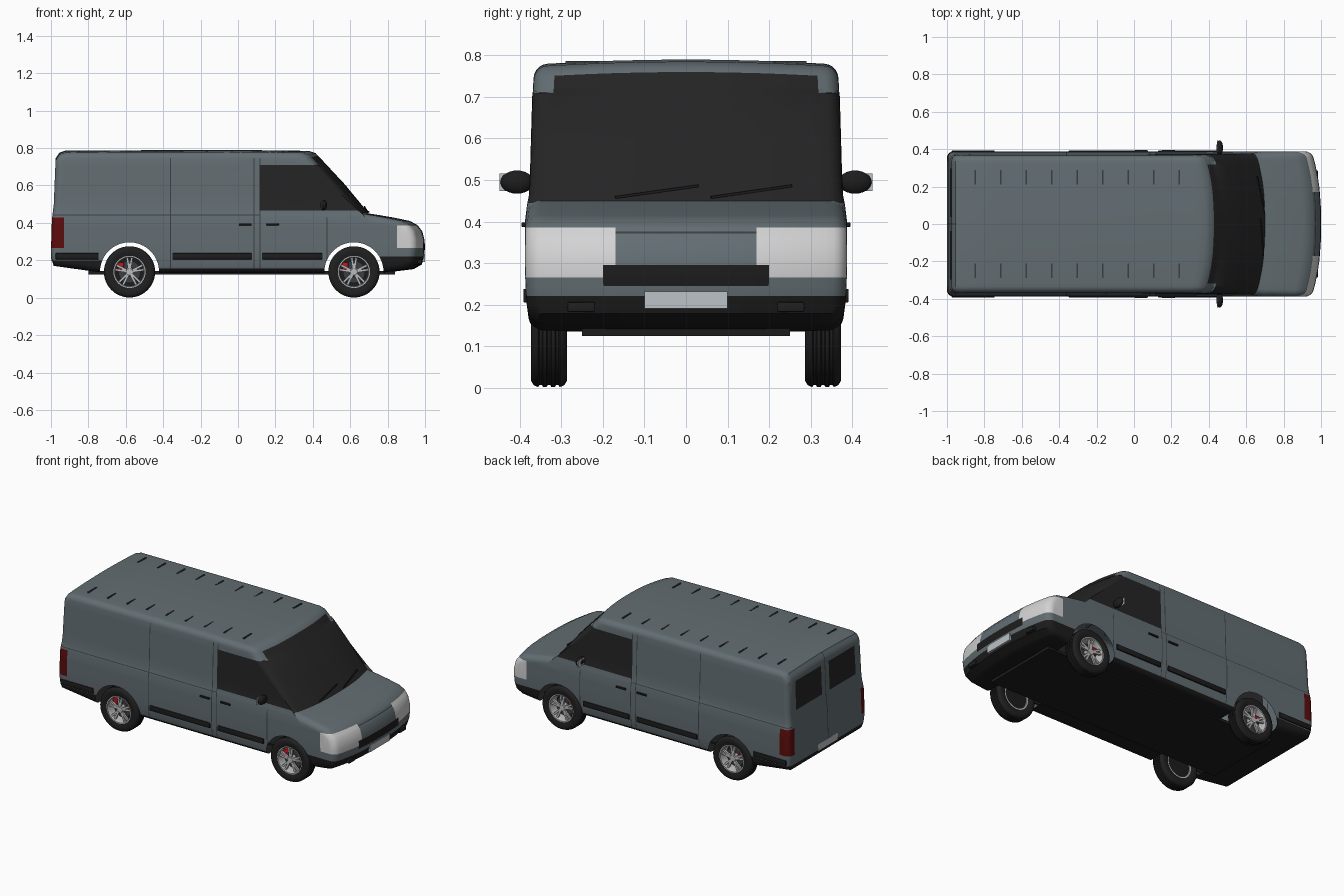
import bpy, bmesh, math
from mathutils import Vector, Matrix

if "Cube" in bpy.data.objects:
    bpy.data.objects.remove(bpy.data.objects["Cube"])

W, R = 0.388, 0.032            # half width and edge radius of the body
AXLES, HUB_Z, ARCH = (-0.58, 0.62), 0.138, 0.158

COLOURS = {"body_grey": (0.125, 0.155, 0.17), "black_plastic": (0.012, 0.012, 0.012),
           "dark_glass": (0.018, 0.018, 0.018), "lamp_white": (0.65, 0.65, 0.66),
           "lamp_red": (0.11, 0.004, 0.004), "seam_dark": (0.04, 0.05, 0.055),
           "plate_grey": (0.5, 0.54, 0.57), "tyre_black": (0.014, 0.014, 0.014),
           "rim_silver": (0.5, 0.5, 0.51), "caliper_red": (0.45, 0.01, 0.015)}
MATS = {}
for key, c in COLOURS.items():
    MATS[key] = bpy.data.materials.new(key)
    MATS[key].diffuse_color = (*c, 1)


def make(name, bm, mats, smooth=True):
    bmesh.ops.recalc_face_normals(bm, faces=bm.faces)
    me = bpy.data.meshes.new(name)
    bm.to_mesh(me)
    bm.free()
    ob = bpy.data.objects.new(name, me)
    bpy.context.collection.objects.link(ob)
    for m in mats:
        me.materials.append(MATS[m])
    bpy.ops.object.select_all(action='DESELECT')
    bpy.context.view_layer.objects.active = ob
    ob.select_set(True)
    if smooth:
        bpy.ops.object.shade_smooth_by_angle(angle=math.radians(35))
    return ob


def box(name, lo, hi, mat, bevel=0):
    bm = bmesh.new()
    lo, hi = Vector(lo), Vector(hi)
    size = [abs(v) for v in hi - lo]
    bmesh.ops.create_cube(bm, size=1, matrix=Matrix.Translation((lo + hi) / 2) @ Matrix.Diagonal((*size, 1)))
    if bevel:
        bmesh.ops.bevel(bm, geom=bm.edges[:], offset=bevel, segments=2, affect='EDGES', profile=0.5)
    return make(name, bm, [mat])


def bar(name, p, q, t, mat):
    p, q = Vector(p), Vector(q)
    bm = bmesh.new()
    rot = (q - p).to_track_quat('Z', 'Y').to_matrix().to_4x4()
    bmesh.ops.create_cube(bm, size=1, matrix=Matrix.Translation((p + q) / 2) @ rot
                          @ Matrix.Diagonal((t, t, (q - p).length, 1)))
    return make(name, bm, [mat])


def lathe(name, profile, centre, side, mat, seg=40):
    # closed (radius, outward offset) loop turned round the wheel axis
    bm = bmesh.new()
    rings = [[bm.verts.new((centre[0] + r * math.cos(a), centre[1] + side * o, centre[2] + r * math.sin(a)))
              for r, o in profile] for a in (2 * math.pi * i / seg for i in range(seg))]
    n = len(profile)
    for i in range(seg):
        A, B = rings[i], rings[(i + 1) % seg]
        for j in range(n):
            bm.faces.new((A[j], A[(j + 1) % n], B[(j + 1) % n], B[j]))
    return make(name, bm, [mat])


def lerp_table(tab, v):
    for (a, fa), (b, fb) in zip(tab, tab[1:]):
        if v <= b:
            return fa + (fb - fa) * max(0, (v - a) / (b - a))
    return tab[-1][1]


def bow(x, y):
    # plan curvature of the windscreen and nose
    return 0.05 * min(1, max(0, (x - 0.13) / 0.25)) * min(1, abs(y) / W) ** 2.5


TUMBLE = [(0.13, 0.965), (0.21, 0.992), (0.28, 1), (0.4, 1), (0.44, 0.987), (0.47, 0.972), (0.7, 0.955), (0.8, 0.94)]


def deform(v):
    z = v.z - (0.012 * (v.y / W) ** 2 if v.z > 0.72 else 0)
    return Vector((v.x - bow(v.x, v.y), v.y * lerp_table(TUMBLE, v.z), z))


# ---- body shell: side profile with rounded flanks ----
PROFILE = [(-0.985, 0.17), (-0.72, 0.133), (0.78, 0.133), (0.94, 0.153), (0.983, 0.178), (0.995, 0.22),
           (1.0, 0.27), (0.997, 0.31), (0.985, 0.355), (0.96, 0.388), (0.92, 0.41), (0.84, 0.427), (0.76, 0.441),
           (0.70, 0.45), (0.57, 0.607), (0.435, 0.752), (0.415, 0.773), (0.38, 0.785), (0.0, 0.79), (-0.92, 0.787),
           (-0.955, 0.776), (-0.975, 0.745), (-0.985, 0.5), (-0.995, 0.42), (-1.0, 0.25), (-0.995, 0.2)]


def inset(d):
    pts, out = [Vector(p) for p in PROFILE], []
    for i, p in enumerate(pts):
        e1, e2 = (p - pts[i - 1]).normalized(), (pts[(i + 1) % len(pts)] - p).normalized()
        n1, n2 = Vector((e1.y, -e1.x)), Vector((e2.y, -e2.x))
        out.append(p - (n1 + n2) / (1 + n1.dot(n2)) * d)
    return out


bm = bmesh.new()
angles = [math.radians(18 * k) for k in range(6)]
half = [(W - R + R * math.cos(a), R - R * math.sin(a)) for a in angles]
rows = [[bm.verts.new((p.x, y, p.y)) for p in inset(d)]
        for y, d in [(-y, d) for y, d in half] + half[::-1]]
n = len(PROFILE)
for A, B in zip(rows, rows[1:]):
    for j in range(n):
        bm.faces.new((A[j], A[(j + 1) % n], B[(j + 1) % n], B[j]))
caps = [bm.faces.new(rows[0]), bm.faces.new(rows[-1])]
bmesh.ops.triangulate(bm, faces=caps)
bmesh.ops.recalc_face_normals(bm, faces=bm.faces)

SEAMS = (-0.36, 0.085, 0.118, 0.525)
xs = [-0.93, -0.73, 0.13, 0.2, 0.27, 0.34, 0.45, 0.62, 0.78, 0.9] + [s + e for s in SEAMS for e in (-0.0025, 0.0025)]
ys = [0.003, 0.04, 0.1, 0.17, 0.2, 0.25, 0.31, 0.335]
zs = [0.155, 0.2, 0.22, 0.245, 0.265, 0.295, 0.371, 0.376, 0.385, 0.43, 0.44, 0.4445, 0.465,
      0.53, 0.6, 0.71, 0.721, 0.76]
for axis, values in ((0, xs), (1, ys + [-v for v in ys] + [0]), (2, zs)):
    for v in values:
        co, no = Vector(), Vector()
        co[axis], no[axis] = v, 1
        bmesh.ops.bisect_plane(bm, geom=bm.verts[:] + bm.edges[:] + bm.faces[:], plane_co=co, plane_no=no, dist=1e-5)

SLOTS = ["body_grey", "black_plastic", "dark_glass", "lamp_white", "lamp_red", "seam_dark"]


def paint(c, nm):
    x, y, z = c.x, abs(c.y), c.z
    if z < 0.155 or (x > 0.78 and z < 0.22) or (x < -0.73 and z < 0.2):
        return 1
    if x > 0.9 and y < 0.2 and 0.245 < z < 0.295:                          # grille
        return 1
    if x > 0.9 and y > 0.17 and 0.265 < z < 0.385 and nm.z < 0.9:          # headlights
        return 3
    if x < -0.93 and y > 0.335 and 0.265 < z < 0.43:                       # tail lamps
        return 4
    if 0.465 < z < 0.71 and x > 0.118:                                     # cab glass
        return 2
    if nm.x > 0.3 and z < 0.76 and z > 0.452 and x < 0.72 and (z < 0.71 or y < 0.335):
        return 2
    if nm.x < -0.7 and 0.04 < y < 0.31 and 0.53 < z < 0.71:                # rear windows
        return 2
    if nm.x < -0.7 and y < 0.003:
        return 5
    if x > 0.9 and y < 0.17 and 0.371 < z < 0.376:                         # bonnet shut line
        return 5
    if y > 0.36 and 0.155 < z < 0.76:                                      # door shut lines
        if x < 0.118 and 0.44 < z < 0.4445:
            return 5
        for s in SEAMS:
            if abs(x - s) < 0.0025 and (s < 0.5 or z < 0.43):
                return 5
    return 0


for f in bm.faces:
    f.normal_update()
    f.material_index = paint(f.calc_center_median(), f.normal)
for v in bm.verts:
    v.co = deform(v.co)
body = make("van_body", bm, SLOTS, smooth=False)

# wheel arches cut through, then the tunnel walls are removed to leave a shell
bm = bmesh.new()
for x in AXLES:
    bmesh.ops.create_cone(bm, cap_ends=True, segments=64, radius1=ARCH, radius2=ARCH, depth=1.2,
                          matrix=Matrix.Translation((x, 0, HUB_Z)) @ Matrix.Rotation(math.pi / 2, 4, 'X'))
cutter = make("arch_cutter", bm, [], smooth=False)
cutter.hide_render = True
mod = body.modifiers.new("arches", 'BOOLEAN')
mod.object, mod.operation, mod.solver = cutter, 'DIFFERENCE', 'EXACT'
bpy.context.view_layer.objects.active = body
bpy.ops.object.modifier_apply(modifier=mod.name)
bpy.data.objects.remove(cutter)
bm = bmesh.new()
bm.from_mesh(body.data)
tunnel = [f for f in bm.faces if abs(f.normal.y) < 0.3 and any(
    all(abs(math.hypot(v.co.x - x, v.co.z - HUB_Z) - ARCH) < 0.002 for v in f.verts) for x in AXLES)]
bmesh.ops.delete(bm, geom=tunnel, context='FACES')
bm.to_mesh(body.data)
bm.free()
bpy.ops.object.select_all(action='DESELECT')
body.select_set(True)
bpy.ops.object.shade_smooth_by_angle(angle=math.radians(35))

# ---- underbody, plates, fog lamps, wipers ----
box("floor_pan", (-0.8, -0.25, 0.124), (0.84, 0.25, 0.142), "black_plastic")
box("front_plate", (0.985, -0.1, 0.19), (1.0, 0.1, 0.232), "plate_grey")
box("rear_plate", (-1.0, -0.1, 0.195), (-0.993, 0.1, 0.24), "plate_grey")
for i, (ya, za, yb, zb) in enumerate([(-0.17, 0.458, 0.03, 0.486), (0.06, 0.458, 0.255, 0.486)]):
    glass = lambda y, z: (0.706 - (z - 0.45) * 0.83 - bow(0.6, y), y, z)
    bar(f"wiper_{i}", glass(ya, za), glass(yb, zb), 0.006, "black_plastic")

for s, tag in ((1, "left"), (-1, "right")):
    box(f"fog_lamp_{tag}", (0.95, s * 0.22, 0.182), (0.983, s * 0.285, 0.206), "tyre_black", 0.003)
    # rub strips and handles
    for i, (a, b) in enumerate([(-0.975, -0.745), (-0.35, 0.075), (0.128, 0.452)]):
        box(f"rub_strip_{tag}_{i}", (a, s * 0.375, 0.205), (b, s * 0.392, 0.238), "black_plastic", 0.003)
    for i, a in enumerate((0.005, 0.15)):
        box(f"door_handle_{tag}_{i}", (a, s * 0.38, 0.387), (a + 0.068, s * 0.396, 0.398), "black_plastic", 0.002)
    # roof ribs
    for i in range(9):
        x = -0.85 + i * 0.1365
        box(f"roof_rib_{tag}_{i}", (x - 0.004, s * 0.21, 0.772), (x + 0.004, s * 0.29, 0.787), "seam_dark")
    # door mirror
    bm = bmesh.new()
    bmesh.ops.create_uvsphere(bm, u_segments=20, v_segments=12, radius=1,
                              matrix=Matrix.Translation((0.458, s * 0.407, 0.495)) @ Matrix.Diagonal((0.018, 0.04, 0.028, 1)))
    make(f"mirror_shell_{tag}", bm, ["black_plastic"])
    box(f"mirror_glass_{tag}", (0.443, s * 0.385, 0.473), (0.447, s * 0.449, 0.516), "plate_grey")
    bar(f"mirror_arm_{tag}", (0.462, s * 0.36, 0.485), (0.46, s * 0.4, 0.49), 0.014, "black_plastic")

    # ---- wheels ----
    for x, end in zip(AXLES, ("rear", "front")):
        c, nm = (x, s * 0.33, HUB_Z), f"{end}_{tag}"
        tread = [(0.082, -0.036), (0.105, -0.043), (0.122, -0.043), (0.132, -0.037)]
        for g in (-0.02, 0, 0.02):
            tread += [(0.137, g - 0.006), (0.132, g - 0.003), (0.132, g + 0.003), (0.137, g + 0.006)]
        tread += [(r, -o) for r, o in tread[3::-1]]
        lathe(f"tyre_{nm}", tread, c, s, "tyre_black", 48)
        lathe(f"rim_{nm}", [(0.086, -0.037), (0.086, 0.039), (0.08, 0.039), (0.076, 0.03), (0.076, -0.037)],
              c, s, "rim_silver")
        lathe(f"brake_disc_{nm}", [(0.001, -0.01), (0.06, -0.01), (0.06, 0.0), (0.001, 0.0)], c, s, "seam_dark")
        lathe(f"wheel_back_{nm}", [(0.001, -0.03), (0.077, -0.03), (0.077, -0.025), (0.001, -0.025)],
              c, s, "black_plastic")
        lathe(f"hub_{nm}", [(0.001, -0.005), (0.024, -0.005), (0.024, 0.026), (0.018, 0.032), (0.001, 0.032)],
              c, s, "rim_silver", 24)
        box(f"caliper_{nm}", (x - 0.062, c[1] + s * -0.015, HUB_Z + 0.008),
            (x - 0.03, c[1] + s * 0.012, HUB_Z + 0.05), "caliper_red", 0.004)
        bm = bmesh.new()
        for k in range(5):
            turn = Matrix.Translation(c) @ Matrix.Rotation(2 * math.pi * k / 5, 4, 'Y')
            for lean in (-0.16, 0.16):
                bmesh.ops.create_cube(bm, size=1, matrix=turn @ Matrix.Rotation(lean, 4, 'Y')
                                      @ Matrix.Translation((0, s * 0.025, 0.048)) @ Matrix.Diagonal((0.012, 0.012, 0.064, 1)))
        make(f"spokes_{nm}", bm, ["rim_silver"])

for m in bpy.data.materials:
    if m.users and not m.is_grease_pencil:
        m.use_nodes = True
        m.node_tree.nodes["Principled BSDF"].inputs["Base Color"].default_value = m.diffuse_color
